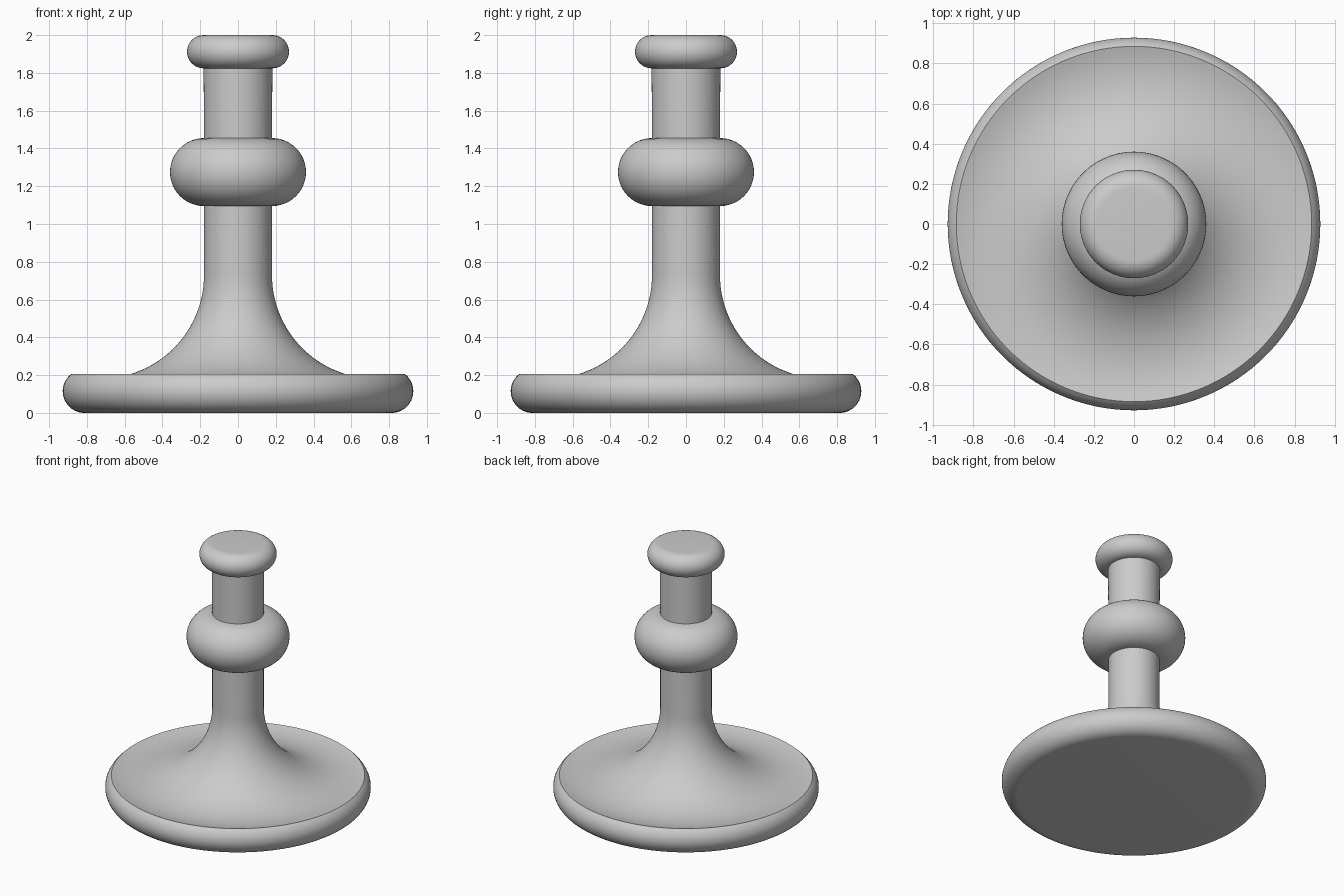
import bpy, bmesh
from math import sin, cos, atan2, pi, radians

if "Cube" in bpy.data.objects:
    bpy.data.objects.remove(bpy.data.objects["Cube"])

SEGMENTS = 128
SHAFT = 0.18


def arc(cx, cz, r, a0, a1, n):
    """Points of a circular arc in the (radius, z) plane."""
    return [(cx + r * cos(a0 + (a1 - a0) * i / n),
             cz + r * sin(a0 + (a1 - a0) * i / n)) for i in range(n + 1)]


def lathe(name, profile):
    """Spin a profile that starts and ends on the z axis."""
    bm = bmesh.new()
    rings = []
    for r, z in profile:
        if r < 1e-6:
            rings.append([bm.verts.new((0, 0, z))] * SEGMENTS)
        else:
            rings.append([bm.verts.new((r * cos(2 * pi * i / SEGMENTS),
                                        r * sin(2 * pi * i / SEGMENTS), z))
                          for i in range(SEGMENTS)])
    for low, high in zip(rings, rings[1:]):
        for i in range(SEGMENTS):
            j = (i + 1) % SEGMENTS
            bm.faces.new(list(dict.fromkeys((low[i], low[j], high[j], high[i]))))
    bmesh.ops.recalc_face_normals(bm, faces=bm.faces)
    mesh = bpy.data.meshes.new(name)
    bm.to_mesh(mesh)
    bm.free()
    obj = bpy.data.objects.new(name, mesh)
    bpy.context.collection.objects.link(obj)
    bpy.context.view_layer.objects.active = obj
    obj.select_set(True)
    bpy.ops.object.shade_smooth_by_angle(angle=radians(30))
    obj.select_set(False)
    return obj


# Rounded foot rim, ending at the crease of the dished top
profile = [(0, 0)]
profile += arc(0.813, 0.115, 0.115, -pi / 2, atan2(0.09, 0.072), 20)
rim_r, rim_z = profile[-1]

# Concave flare: one arc from the rim, dipping, then rising into the shaft
cz = 0.73
h = cz - rim_z
w = rim_r - SHAFT
flare = (w * w + h * h) / (2 * w)
cx = SHAFT + flare
profile += arc(cx, cz, flare, atan2(-h, rim_r - cx), -pi, 32)[1:]

# Bead on the shaft and rounded cap
profile += arc(SHAFT, 1.275, 0.18, -pi / 2, pi / 2, 24)
profile += arc(0.182, 1.912, 0.088, -pi / 2, pi / 2, 20)
profile += [(0, 2.0)]

lathe("turned_stand", profile)
